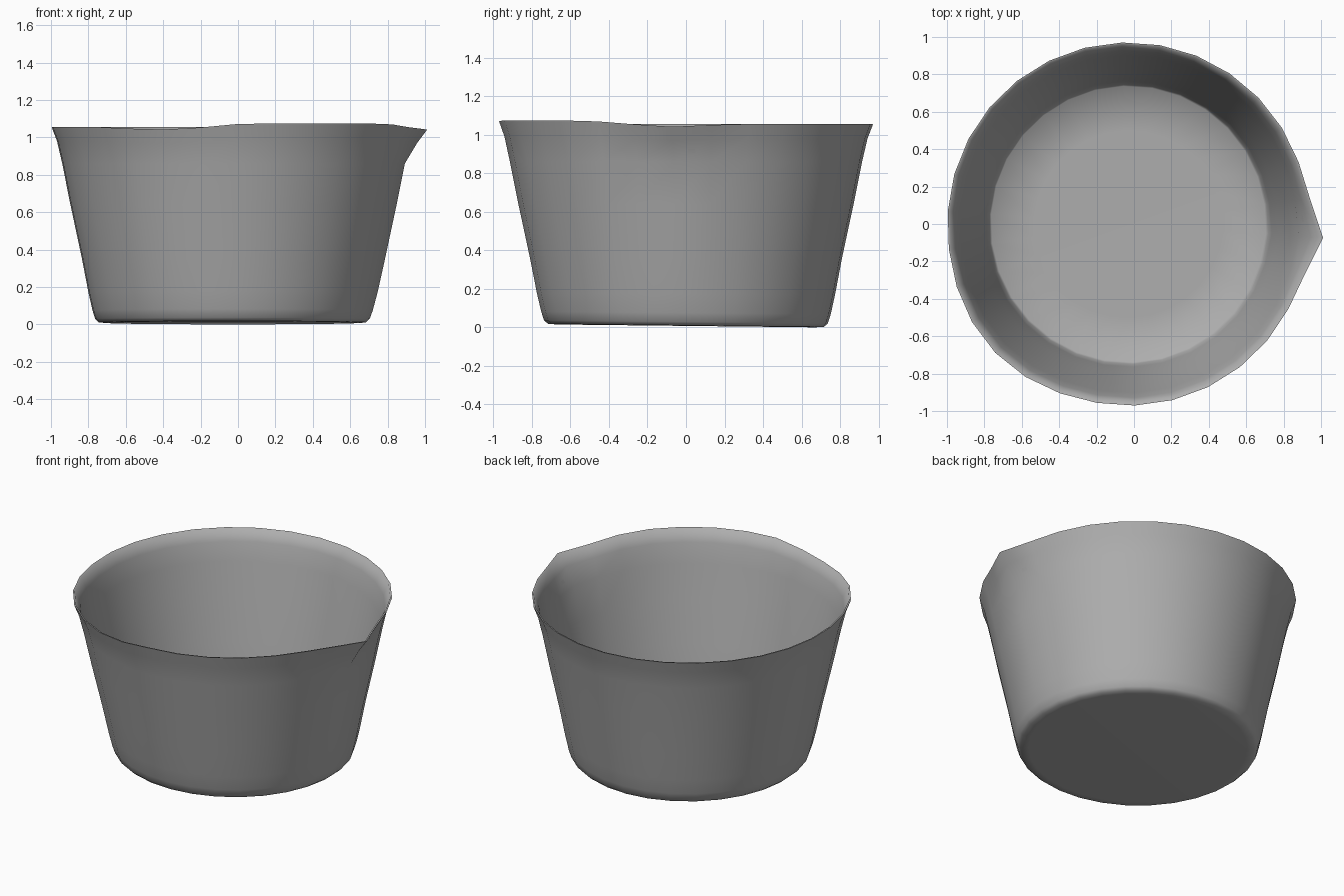
import bpy, bmesh
from math import cos, sin, radians, pi

if "Cube" in bpy.data.objects:
    bpy.data.objects.remove(bpy.data.objects["Cube"])

SEGS = 30
CX = -0.03          # bowl axis is slightly off centre because of the spout
SPOUT = -4          # spout direction in degrees

# (radius, height) from the outer base up to the rim and down to the inner floor
PROFILE = [(0.67, 0.0), (0.715, 0.003), (0.735, 0.022), (0.75, 0.07), (0.772, 0.17),
           (0.808, 0.36), (0.868, 0.64), (0.912, 0.86), (0.94, 0.98),
           (0.966, 1.048), (0.968, 1.056), (0.957, 1.054), (0.926, 0.98),
           (0.9, 0.86), (0.856, 0.64), (0.797, 0.36), (0.762, 0.17),
           (0.746, 0.07), (0.735, 0.056), (0.5, 0.05)]


def bump(angle, centre, width):
    """Smooth hump around an angle, used for the uneven rim."""
    d = abs((angle - centre + 180) % 360 - 180) / width
    return 0 if d >= 1 else 0.5 + 0.5 * cos(d * pi)


bm = bmesh.new()
rings = []
for r, z in PROFILE:
    ring = []
    for i in range(SEGS):
        a = SPOUT + i * 360 / SEGS
        lift = max(0, (z - 0.86) / 0.195)
        rr = r + 0.02 * bump(a, 222, 40) * z
        if i == 0:                                  # pointed pouring lip
            rr += 0.063 * lift + 0.012 * min(1, z / 0.3)
        elif i in (1, SEGS - 1):
            rr += 0.012 * lift
        wave = min(0.018, 0.036 * bump(a, -60, 55)) \
            - 0.014 * bump(a, -112, 30) - 0.014 * bump(a, SPOUT, 20)
        x, y = CX + rr * cos(radians(a)), 1.003 * rr * sin(radians(a))
        tilt = max(0, 1 - z / 0.3) * 0.008 * (1 - y / 0.72)
        ring.append(bm.verts.new((x, y, z + wave * lift + tilt)))
    rings.append(ring)

# walls, underside and floor
for lo, hi in zip(rings, rings[1:]):
    for i in range(SEGS):
        j = (i + 1) % SEGS
        bm.faces.new((lo[i], lo[j], hi[j], hi[i]))
bm.faces.new(rings[0][::-1])
bm.faces.new(rings[-1])
bmesh.ops.recalc_face_normals(bm, faces=bm.faces)

mesh = bpy.data.meshes.new("pouring_bowl")
bm.to_mesh(mesh)
bm.free()
bowl = bpy.data.objects.new("pouring_bowl", mesh)
bpy.context.collection.objects.link(bowl)

# dark grey material
grey = bpy.data.materials.new("dark_grey")
grey.diffuse_color = (0.42, 0.42, 0.42, 1)
grey.use_nodes = True
grey.node_tree.nodes["Principled BSDF"].inputs["Base Color"].default_value = grey.diffuse_color
mesh.materials.append(grey)

bpy.context.view_layer.objects.active = bowl
bowl.select_set(True)
bpy.ops.object.shade_smooth_by_angle(angle=radians(85))
